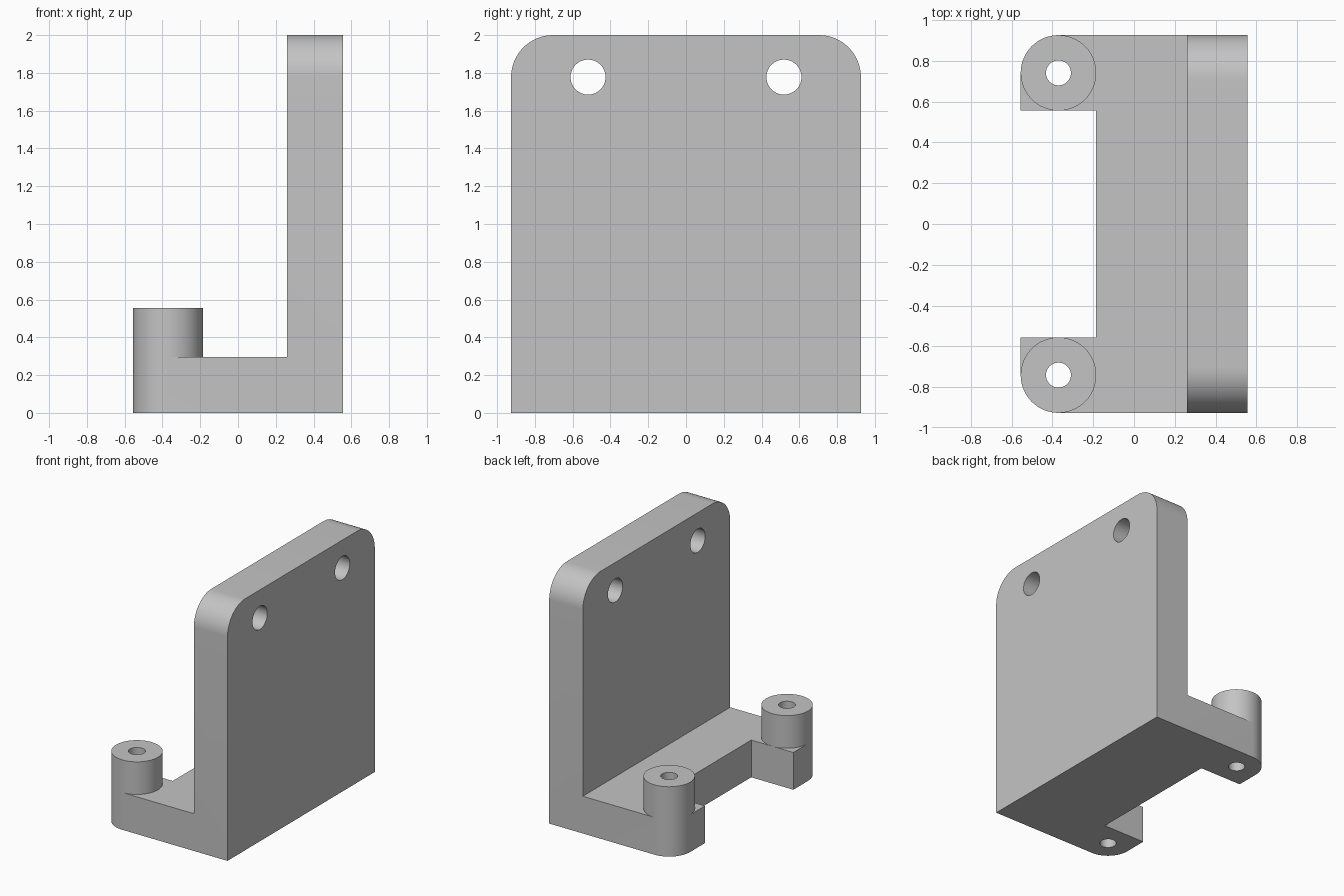
import bpy, bmesh
from math import sin, cos, pi, radians
from mathutils import Matrix, Vector

if "Cube" in bpy.data.objects:
    bpy.data.objects.remove(bpy.data.objects["Cube"], do_unlink=True)

U = 1 / 27          # one design unit; the bracket is 54 units tall
SEG = 64            # segments in a full circle

grey = bpy.data.materials.new("plain grey")
grey.use_nodes = True
COLOUR = (0.55, 0.55, 0.55, 1)
grey.diffuse_color = COLOUR
grey.node_tree.nodes["Principled BSDF"].inputs["Base Color"].default_value = COLOUR


def arc(cx, cy, r, start, end):
    """Points along an arc, angles in degrees."""
    n = max(1, round(abs(end - start) * SEG / 360))
    angles = [radians(start + (end - start) * i / n) for i in range(n + 1)]
    return [(cx + r * cos(a), cy + r * sin(a)) for a in angles]


def prism(name, outline, low, high, along_x=False):
    """Extrude an outline along z, or a (y, z) outline along x."""
    bm = bmesh.new()
    place = (lambda p: Vector((low, *p))) if along_x else (lambda p: Vector((*p, low)))
    face = bm.faces.new([bm.verts.new(place(p) * U) for p in outline])
    new = bmesh.ops.extrude_face_region(bm, geom=[face])["geom"]
    shift = Vector((high - low, 0, 0)) if along_x else Vector((0, 0, high - low))
    bmesh.ops.translate(bm, vec=shift * U,
                        verts=[v for v in new if isinstance(v, bmesh.types.BMVert)])
    bmesh.ops.recalc_face_normals(bm, faces=bm.faces)
    mesh = bpy.data.meshes.new(name)
    bm.to_mesh(mesh)
    bm.free()
    mesh.materials.append(grey)
    ob = bpy.data.objects.new(name, mesh)
    bpy.context.collection.objects.link(ob)
    return ob


def disc(cx, cy, r):
    return arc(cx, cy, r, 0, 360)[:-1]


# Foot: a slab with two arms, each rounded on its outer corner
foot = ([(15, -25), (15, 25)] + arc(-10, 20, 5, 90, 180)
        + [(-15, 15), (-5, 15), (-5, -15), (-15, -15)] + arc(-10, -20, 5, 180, 270))
bracket = prism("bracket", foot, 0, 8)

# Upright plate with rounded top corners
upright = [(-25, 0), (25, 0)] + arc(19, 48, 6, 0, 90) + arc(-19, 48, 6, 90, 180)
joins = [prism("upright_plate", upright, 7, 15, along_x=True)]

# Standoffs on the arms, with screw holes, and mounting holes in the plate
cuts = []
for side in (-1, 1):
    joins.append(prism("standoff", disc(-10, side * 20, 5), 0, 15))
    cuts.append(prism("standoff_hole", disc(-10, side * 20, 1.65), -1, 16))
    cuts.append(prism("mounting_hole", disc(side * 14, 48, 2.5), 6, 16, along_x=True))

# Merge everything into one solid
for operation, parts in (("UNION", joins), ("DIFFERENCE", cuts)):
    for part in parts:
        mod = bracket.modifiers.new(part.name, "BOOLEAN")
        mod.operation = operation
        mod.solver = "EXACT"
        mod.object = part
graph = bpy.context.evaluated_depsgraph_get()
solid = bpy.data.meshes.new_from_object(bracket.evaluated_get(graph))
bracket.modifiers.clear()
bracket.data = solid
for part in joins + cuts:
    bpy.data.objects.remove(part, do_unlink=True)

# Tidy coplanar seams and shade the round walls smooth
bm = bmesh.new()
bm.from_mesh(solid)
bmesh.ops.remove_doubles(bm, verts=bm.verts, dist=0.0001)
bmesh.ops.dissolve_limit(bm, angle_limit=radians(0.5), verts=bm.verts, edges=bm.edges)
bm.to_mesh(solid)
bm.free()
bpy.ops.object.select_all(action="DESELECT")
bracket.select_set(True)
bpy.context.view_layer.objects.active = bracket
bpy.ops.object.shade_smooth_by_angle(angle=radians(30))
